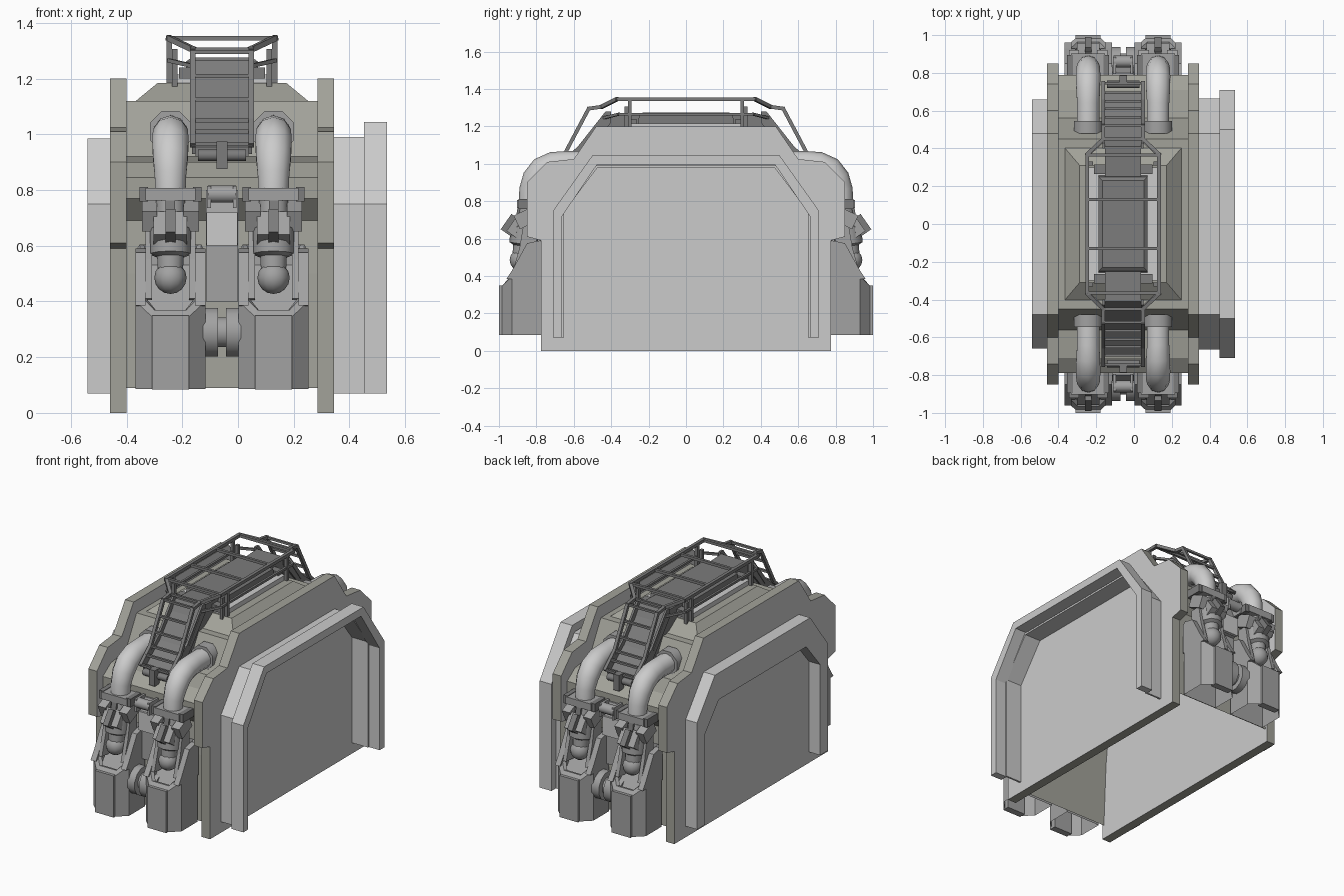
import bpy, bmesh, math
from mathutils import Vector, Matrix

if "Cube" in bpy.data.objects:
    bpy.data.objects.remove(bpy.data.objects["Cube"])

CX = -0.0575   # the core's own symmetry plane; parts below use x relative to it
LEG = 0.185    # leg offset from that plane
COLOURS = {'olive': (.36, .36, .32, 1), 'dark': (.2, .2, .2, 1), 'steel': (.36, .36, .36, 1),
           'pale': (.8, .8, .8, 1), 'hose_grey': (.62, .62, .62, 1)}
MATS = {}
for k, c in COLOURS.items():
    MATS[k] = bpy.data.materials.new(k)
    MATS[k].diffuse_color = c


def finish(name, bm, mirror='', col='steel', smooth=0):
    bmesh.ops.recalc_face_normals(bm, faces=bm.faces)
    me = bpy.data.meshes.new(name)
    bm.to_mesh(me)
    bm.free()
    me.materials.append(MATS[col])
    ob = bpy.data.objects.new(name, me)
    ob.location.x = CX
    bpy.context.collection.objects.link(ob)
    if smooth:
        me.polygons.foreach_set('use_smooth', [True] * len(me.polygons))
        me.set_sharp_from_angle(angle=math.radians(smooth))
    if mirror:
        m = ob.modifiers.new('mirror', 'MIRROR')
        m.use_axis = ('x' in mirror, 'y' in mirror, False)
        m.use_mirror_merge = False
    return ob


def loft(name, rings, mirror='', col='steel', smooth=0, open_start=False, skip=None):
    bm = bmesh.new()
    vs = [[bm.verts.new(p) for p in r] for r in rings]
    n = len(vs[0])
    for a, b in zip(vs, vs[1:]):
        for i in range(n):
            if i != skip:
                bm.faces.new((a[i], a[(i + 1) % n], b[(i + 1) % n], b[i]))
    if not open_start:
        bm.faces.new(vs[0])
    bm.faces.new(vs[-1])
    return finish(name, bm, mirror, col, smooth)


def prism(name, profile, x0, x1, mirror='', col='steel', skip=None):
    return loft(name, [[(x, y, z) for y, z in profile] for x in (x0, x1)], mirror, col, skip=skip)


def both(half):
    """Close a half profile symmetrically about y = 0."""
    return half + [(-y, z) for y, z in reversed(half)]


def box(name, c, size, mirror='', tilt=0, col='steel'):
    bm = bmesh.new()
    mat = (Matrix.Translation(c) @ Matrix.Rotation(math.radians(tilt), 4, 'X')
           @ Matrix.Diagonal((*size, 1)))
    bmesh.ops.create_cube(bm, size=1, matrix=mat)
    return finish(name, bm, mirror, col)


def rods(name, segs, r, mirror='', n=4, col='dark'):
    bm = bmesh.new()
    for a, b in segs:
        a, b = Vector(a), Vector(b)
        d = b - a
        mat = (Matrix.Translation((a + b) / 2) @ d.to_track_quat('Z', 'Y').to_matrix().to_4x4()
               @ Matrix.Rotation(math.pi / n, 4, 'Z'))
        bmesh.ops.create_cone(bm, cap_ends=True, segments=n, radius1=r, radius2=r,
                              depth=d.length + r, matrix=mat)
    return finish(name, bm, mirror, col, 50 if n > 6 else 0)


def pipe(name, x, path, mirror='xy', n=10, col='steel'):
    """Round sweep along (y, z, radius) points in a plane of constant x."""
    rings = []
    for i, (y, z, r) in enumerate(path):
        a, b = path[max(i - 1, 0)], path[min(i + 1, len(path) - 1)]
        t = Vector((0, b[0] - a[0], b[1] - a[1])).normalized()
        nrm = Vector((0, -t.z, t.y))
        rings.append([Vector((x, y, z)) + r * (Vector((1, 0, 0)) * math.cos(k) + nrm * math.sin(k))
                      for k in [math.tau * (j + .5) / n for j in range(n)]])
    return loft(name, rings, mirror, col, 50)


def arch(name, w, top, shoulder, x0, x1, t, drop):
    """Open-bottomed arched shell on a side plate, absolute x."""
    out = both([(w, .07), (w, .75), (shoulder, top)])
    inn = both([(w - t, .07), (w - t, .75 - drop * .6), (shoulder - t * .5, top - drop)])
    prism(name, out + inn[::-1], x0 - CX, x1 - CX, col='hose_grey')


# Side plates: pale faces with olive edges
plate = prism('side_plate', both([(.775, 0), (.775, .59), (.85, .61), (.85, .9), (.74, 1.01),
                                  (.6, 1.025), (.48, 1.2)]), .3425, .4025, 'x', 'olive')
plate.data.materials.append(MATS['pale'])
for f in plate.data.polygons:
    f.material_index = int(abs(f.normal.x) > .9)

# Hollow hull (open underneath) and raised deck
hull = both([(.76, .09), (.74, .5), (.72, .69), (.79, .77), (.79, .845), (.71, .9),
             (.56, .92), (.45, 1.12)])
prism('hull', hull, -.343, .343, col='olive', skip=len(hull) - 1)
loft('raised_deck', [[(sx * a, sy * b, z) for sx, sy in ((-1, -1), (1, -1), (1, 1), (-1, 1))]
                     for a, b, z in ((.315, .41, 1.115), (.23, .31, 1.185))], col='olive')
box('deck_pad', (0, 0, 1.19), (.36, .60, .05), col='pale')
box('deck_bracket', (.11, .29, 1.22), (.09, .05, .04), 'xy', col='dark')

# Arched shells on the flanks
arch('left_shell', .66, .985, .48, -.54, -.45, .08, .17)
arch('right_shell_inner', .665, .99, .48, .34, .46, .012, .012)
arch('right_shell_rim', .71, 1.045, .5, .452, .535, .048, .05)

# Top belt and sloped end chutes
loft('top_belt', [[(sx * a, sy * b, z) for sx, sy in ((-1, -1), (1, -1), (1, 1), (-1, 1))]
                  for a, b, z in ((.13, .26, 1.2), (.13, .25, 1.26), (.11, .23, 1.275))], col='dark')
prism('end_chute', [(.2, 1.255), (.41, 1.265), (.45, 1.2), (.57, 1.06), (.70, .955), (.70, .92),
                    (.55, .95), (.42, 1.12), (.2, 1.2)], -.095, .095, 'y', 'dark')
prism('chute_side', [(.40, 1.28), (.43, 1.28), (.58, 1.09), (.73, .97), (.72, .93), (.56, 1.03),
                     (.4, 1.22)], .095, .108, 'xy', 'dark')

# Roof rack and end ladders
W, N = .19, .105
path = [(W, 0, 1.345), (W, .37, 1.345), (N, .45, 1.305), (N, .52, 1.295), (N, .65, 1.05), (N, .745, .965)]
rods('rack_rail', list(zip(path, path[1:])), .014, 'xy')
low = [(W, 0, 1.265), (W, .36, 1.265), (N, .44, 1.245), (N, .56, 1.08)]
rods('rack_lower_rail', list(zip(low, low[1:])), .01, 'xy')
rods('rack_post', [((W, .3, 1.345), (W, .3, 1.17)), ((W - .02, .32, 1.3), (W - .02, .32, 1.17))],
     .014, 'xy')
rods('rack_crossbar', [((-W, y, 1.345), (W, y, 1.345)) for y in (.13, .365)], .012, 'y')
rungs = [(.45, 1.305), (.52, 1.295), (.565, 1.21), (.61, 1.125), (.65, 1.05), (.695, 1.01), (.745, .965)]
rods('ladder_rung', [((-N, y, z), (N, y, z)) for y, z in rungs], .01, 'y')

# Hinges and centre column between the legs
rods('ladder_hinge', [((-.075, .74, .925), (.075, .74, .925))], .022, 'y', 8)
box('hinge_tongue', (0, .76, .925), (.04, .05, .10), 'y', col='dark')
prism('centre_column', [(.7, .4), (.80, .4), (.80, .6), (.83, .61), (.83, .72), (.80, .80), (.7, .8)],
      -.058, .058, 'y', 'steel')
box('column_plate', (0, .832, .66), (.112, .02, .12), 'y', col='pale')
rods('column_roller', [((-.035, .86, .785), (.035, .86, .785))], .032, 'y', 10, 'steel')
box('roller_bracket', (.046, .84, .775), (.014, .09, .08), 'xy')
rods('lower_axle', [((-.09, .85, .29), (.09, .85, .29))], .055, 'y', 12, 'steel')
rods('axle_collar', [((.06, .85, .29), (.08, .85, .29))], .09, 'xy', 12, 'steel')

# Leg boots: chamfered plan, rim rising toward the hull, open underneath
plan = [(.125, .77), (.125, .93), (.066, .985), (-.066, .985), (-.125, .93), (-.125, .77)]
rim = [.58, .40, .345, .345, .40, .58]


def ring(s, dz, dy=0, flat=None):
    return [(LEG + x * s, .77 + (y - .77) * (1 - dy), flat or z + dz) for (x, y), z in zip(plan, rim)]


loft('leg_boot', [ring(1, 0, 0, .085), ring(1, 0), ring(.88, .025, .1), ring(.75, .02, .2),
                  ring(.72, -.05, .22)], 'xy', open_start=True)
box('boot_front_panel', (LEG, .978, .217), (.132, .044, .265), 'xy')
for s in (-1, 1):
    x = LEG + s * .107
    prism('boot_cheek', [(.76, .38), (.96, .385), (.93, .43), (.85, .575), (.78, .59), (.76, .57)],
          x - .018, x + .018, 'xy')
    x = LEG + s * .078
    prism('boot_inner_strut', [(.80, .40), (.93, .41), (.89, .55), (.87, .67), (.80, .67)],
          x - .012, x + .012, 'xy')
    box('clamp_block', (LEG + s * .075, .855, .71), (.055, .11, .08), 'xy', -25)
    box('clamp_lug', (LEG + s * .096, .84, .785), (.03, .11, .052), 'xy', col='dark')

# Ankle joint, piston and clamp
bm = bmesh.new()
bmesh.ops.create_uvsphere(bm, u_segments=12, v_segments=8, radius=.058,
                          matrix=Matrix.Translation((LEG, .885, .485)))
finish('ankle_ball', bm, 'xy', 'steel', 60)
pipe('ankle_piston', LEG, [(.885, .47, .045), (.875, .56, .05), (.87, .57, .075), (.86, .66, .078),
                           (.855, .67, .055), (.835, .77, .055)])
box('knee_plate', (LEG, .90, .66), (.12, .075, .10), 'xy', 35)
box('knee_latch', (LEG, .925, .665), (.036, .09, .10), 'xy', 35, 'dark')
box('latch_stem', (LEG, .895, .71), (.034, .03, .12), 'xy', 10, 'dark')
box('knee_bracket', (LEG, .845, .785), (.18, .115, .045), 'xy')

# Curved hoses from the deck down to the knees, with a collar at the deck
pipe('hose', LEG, [(.52, 1.007, .062), (.64, 1.006, .062), (.71, .998, .066), (.77, .97, .068),
                   (.81, .92, .066), (.832, .86, .06), (.838, .77, .056)], col='hose_grey')
pipe('hose_collar', LEG, [(.48, 1.01, .08), (.545, 1.01, .08)], n=8, col='steel')

for m in bpy.data.materials:
    if m.users and not m.is_grease_pencil:
        m.use_nodes = True
        m.node_tree.nodes["Principled BSDF"].inputs["Base Color"].default_value = m.diffuse_color
